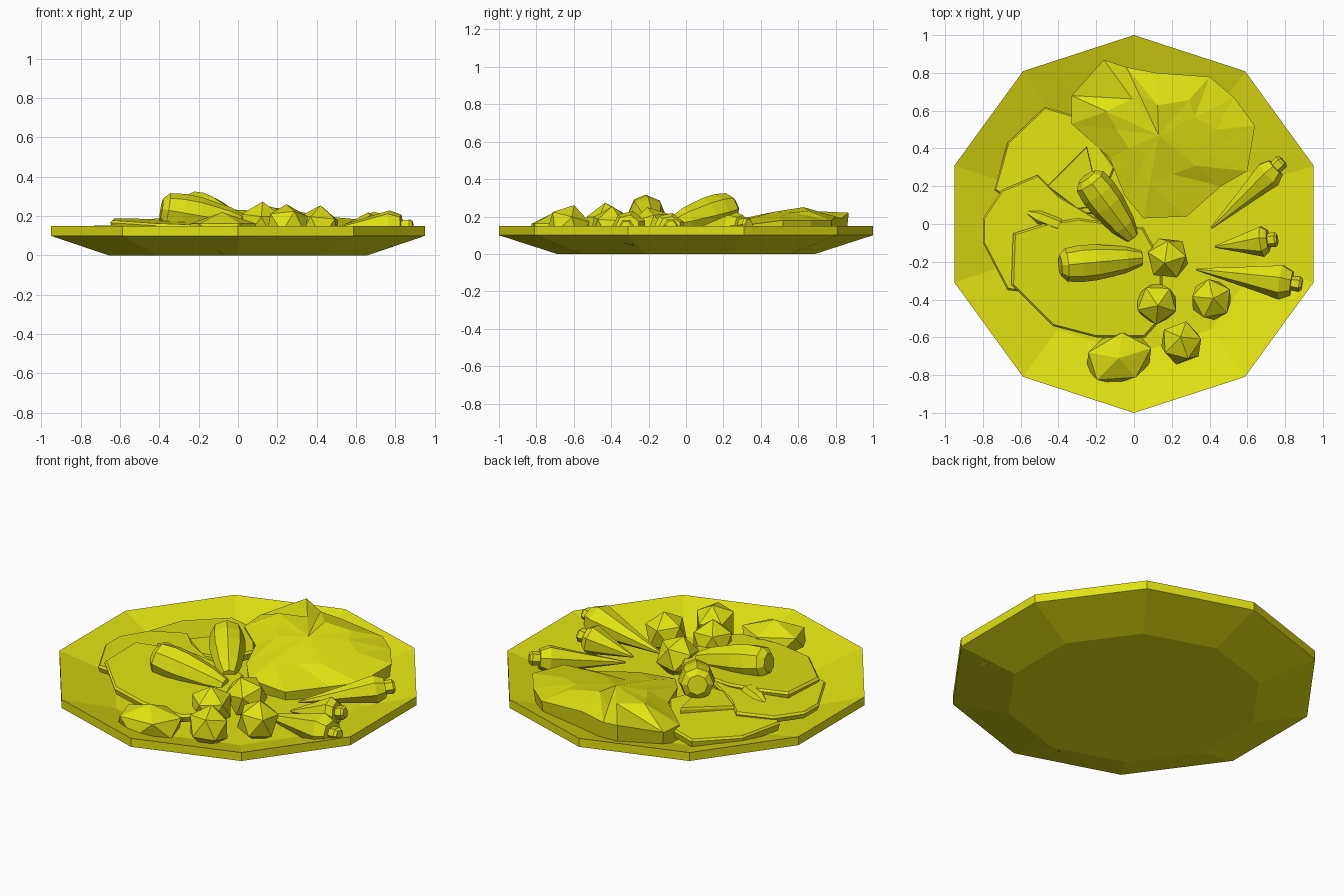
import bpy, bmesh, math
from mathutils import Vector

if "Cube" in bpy.data.objects:
    bpy.data.objects.remove(bpy.data.objects["Cube"])

mat = bpy.data.materials.new("yellow")
mat.diffuse_color = (0.75, 0.75, 0.006, 1)
mat.use_nodes = True
mat.node_tree.nodes["Principled BSDF"].inputs["Base Color"].default_value = mat.diffuse_color


def finish(name, bm):
    bmesh.ops.recalc_face_normals(bm, faces=bm.faces)
    me = bpy.data.meshes.new(name)
    bm.to_mesh(me)
    bm.free()
    me.materials.append(mat)
    ob = bpy.data.objects.new(name, me)
    bpy.context.collection.objects.link(ob)
    return ob


def loft(name, rings):
    """Bridge equal-length rings of points and cap both ends."""
    bm = bmesh.new()
    loops = [[bm.verts.new(p) for p in r] for r in rings]
    n = len(loops[0])
    for a, b in zip(loops, loops[1:]):
        for i in range(n):
            j = (i + 1) % n
            bm.faces.new((a[i], a[j], b[j], b[i]))
    bm.faces.new(loops[0])
    bm.faces.new(loops[-1])
    return finish(name, bm)


def dish_z(x, y):
    """Height of the dish floor below a point."""
    return 0.05 + 0.1 * max(0, math.hypot(x, y) - 0.69) / 0.31


def taper(name, start, end, profile, sides):
    """Round body along a line; profile holds (fraction, radius)."""
    s, e = Vector(start), Vector(end)
    d = e - s
    u = d.cross(Vector((0, 0, 1))).normalized()
    v = u.cross(d).normalized()
    rings = []
    for t, r in profile:
        rings.append([s + d * t + r * (u * math.cos(a) + v * math.sin(a))
                      for a in (2 * math.pi * k / sides for k in range(sides))])
    return loft(name, rings)


def slab(name, outline, z, sx=0.0, sy=0.0, thick=0.035):
    """Thin slice whose top plane slopes by sx, sy, with a small bevel."""
    n = len(outline)
    cx = sum(p[0] for p in outline) / n
    cy = sum(p[1] for p in outline) / n

    def ring(f, dz):
        pts = [(cx + (x - cx) * f, cy + (y - cy) * f) for x, y in outline]
        return [(x, y, z + sx * (x - cx) + sy * (y - cy) + dz) for x, y in pts]
    return loft(name, [ring(0.97, -thick), ring(1, -0.012), ring(0.97, 0)])


# plate: ten-sided shallow dish
def decagon(r, z):
    return [(r * math.sin(k * math.pi / 5), r * math.cos(k * math.pi / 5), z) for k in range(10)]


loft("plate", [decagon(0.69, 0), decagon(1, 0.10), decagon(1, 0.15), decagon(0.69, 0.05)])

# crumpled leaf at the back
rim = [(-.16, .87, .22), (-.04, .83, .19), (.12, .80, .20), (.40, .78, .18), (.53, .67, .18),
       (.64, .52, .18), (.60, .28, .15), (.46, .20, .12), (.28, .04, .10), (.05, .03, .12),
       (-.05, .15, .14), (-.13, .35, .15), (-.33, .53, .14), (-.33, .68, .15)]
ridge = [.23, .21, .25, .23, .22, .20, .19, .18, .16, .17, .19, .21, .22, .24]
cx, cy = 0.13, 0.47
bm = bmesh.new()
low = [bm.verts.new((x, y, dish_z(x, y) - 0.01)) for x, y in
       ((cx + (p[0] - cx) * .97, cy + (p[1] - cy) * .97) for p in rim)]
edge = [bm.verts.new(p) for p in rim]
mid = [bm.verts.new((cx + (p[0] - cx) * (.6 if i % 2 else .48),
                     cy + (p[1] - cy) * (.6 if i % 2 else .48), ridge[i]))
       for i, p in enumerate(rim)]
top = bm.verts.new((cx, cy, 0.225))
for i in range(len(rim)):
    j = (i + 1) % len(rim)
    bm.faces.new((low[i], low[j], edge[j], edge[i]))
    bm.faces.new((edge[i], edge[j], mid[j]))
    bm.faces.new((edge[i], mid[j], mid[i]))
    bm.faces.new((mid[i], mid[j], top))
bm.faces.new(low)
finish("leaf", bm)

# three overlapping slices on the left
slab("slice_back", [(-.47, .62), (-.30, .57), (-.10, .30), (-.20, .05), (-.60, .08),
                    (-.74, .18), (-.67, .43)], 0.135, 0.03, -0.04, 0.05)
slab("slice_middle", [(-.70, .18), (-.80, .03), (-.80, -.10), (-.67, -.35), (-.40, -.38),
                      (-.10, -.15), (-.15, 0), (-.40, .15), (-.51, .26)], 0.158, 0.03, 0, 0.04)
slab("slice_front", [(-.64, -.05), (-.65, -.32), (-.43, -.54), (-.20, -.60), (.06, -.60),
                     (.15, -.50), (.15, -.20), (.05, -.02), (-.30, .03), (-.48, 0)],
     0.168, -0.03, 0.04, 0.045)
# folded corner between the slices
slab("slice_fold", [(-.46, .20), (-.25, .41), (-.22, .28), (-.10, .10), (-.30, .08)],
     0.165, 0.03, 0.03, 0.05)

# two rolls leaning on the slices
roll = [(0, .055), (.07, .088), (.25, .098), (.45, .095), (.8, .07), (1, .04)]
taper("roll_back", (-.25, .25, .245), (-.01, -.07, .16), roll, 8)
taper("roll_front", (-.39, -.22, .235), (.04, -.18, .16), roll, 8)

# three carrots with stubs, pointing inwards
carrots = [((.41, -.02, .10), (.76, .31, .155), .078),
           ((.43, -.12, .09), (.72, -.085, .145), .085),
           ((.33, -.24, .09), (.85, -.315, .145), .095)]
for k, (tip, end, r) in enumerate(carrots):
    taper("carrot_%d" % (k + 1), tip, end, [(0, .006), (.5, r * .6), (.86, r), (.97, r * .7)], 7)
    d = Vector(end) - Vector(tip)
    a = Vector(tip) + d * 0.95
    b = Vector(end) + d.normalized() * 0.04
    taper("carrot_stub_%d" % (k + 1), a, b, [(0, .036), (.8, .04), (1, .028)], 6)

# four faceted tomatoes
for k, (x, y, z, turn) in enumerate([(.18, -.18, .135, .2), (.12, -.42, .155, .9),
                                     (.41, -.40, .135, .5), (.25, -.63, .145, 1.3)]):
    bm = bmesh.new()
    bmesh.ops.create_icosphere(bm, subdivisions=1, radius=0.12)
    ob = finish("tomato_%d" % (k + 1), bm)
    ob.location = (x, y, z)
    ob.rotation_euler = (0.2 - 0.1 * k, 0.15 * k - 0.2, turn)

# potato tucked under the front slice
bm = bmesh.new()
bmesh.ops.create_icosphere(bm, subdivisions=1, radius=1)
ob = finish("potato", bm)
ob.scale = (.20, .145, .105)
ob.location = (-.08, -.71, .115)
ob.rotation_euler = (0, 0, .3)

# small lump between the slices
taper("small_lump", (-.56, .06, .145), (-.36, -.02, .155),
      [(0, .015), (.3, .04), (.8, .04), (1, .015)], 6)
